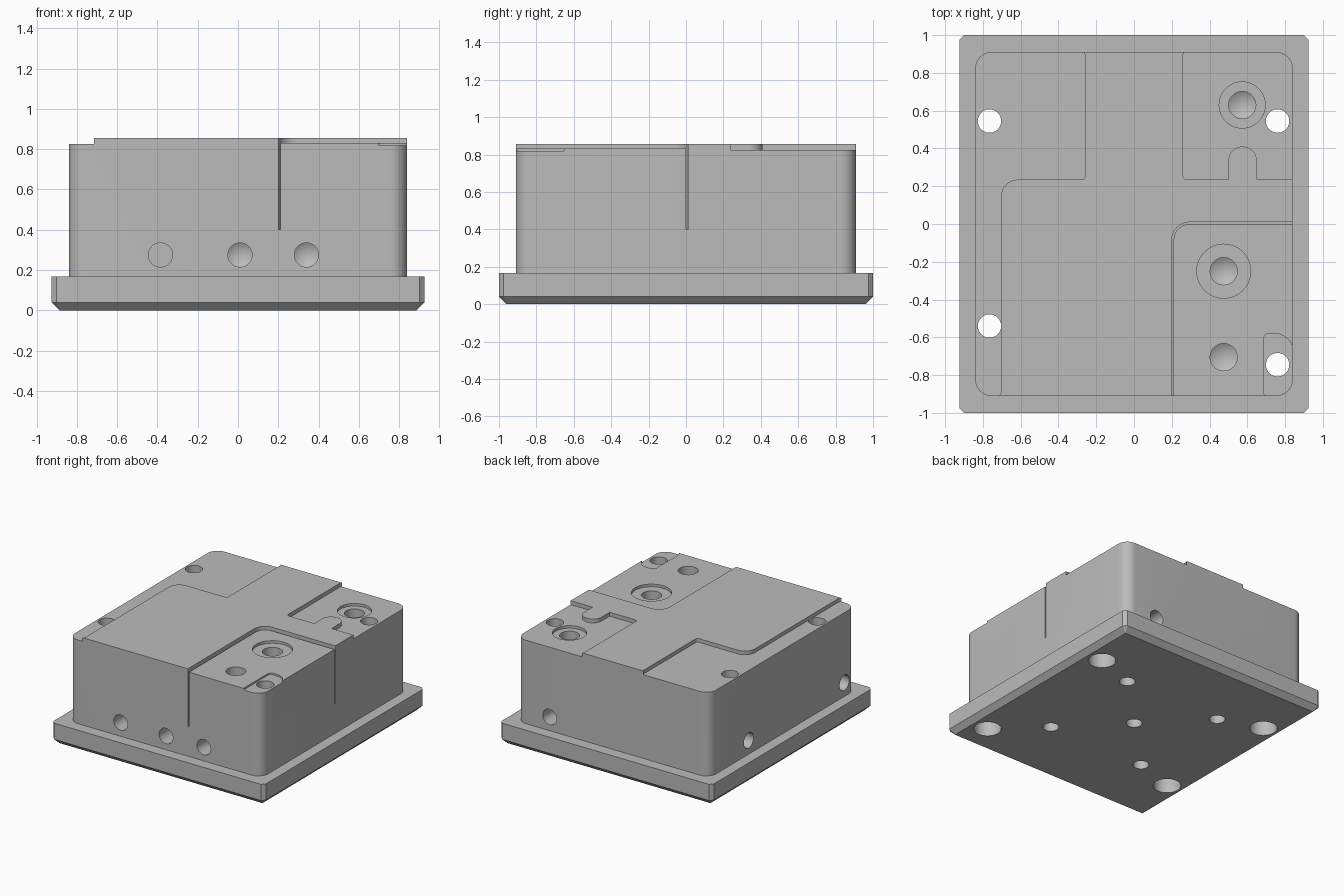
import bpy, bmesh, math
from mathutils import Vector, Matrix

cube = bpy.data.objects.get("Cube")
if cube:
    bpy.data.objects.remove(cube, do_unlink=True)

steel = bpy.data.materials.new("steel_grey")
steel.use_nodes = True
COLOUR = (0.5, 0.5, 0.5, 1)
steel.diffuse_color = COLOUR
steel.node_tree.nodes["Principled BSDF"].inputs["Base Color"].default_value = COLOUR


def make(name, bm):
    bmesh.ops.recalc_face_normals(bm, faces=bm.faces)
    mesh = bpy.data.meshes.new(name)
    bm.to_mesh(mesh)
    bm.free()
    mesh.materials.append(steel)
    obj = bpy.data.objects.new(name, mesh)
    bpy.context.collection.objects.link(obj)
    return obj


def prism(name, corners, z0, z1, seg=10, bottom_chamfer=0):
    """Upright prism; corners are (x, y, radius) with square turns."""
    pts = []
    for i, (x, y, r) in enumerate(corners):
        p = Vector((x, y))
        if r == 0:
            pts.append(p)
            continue
        u = (Vector(corners[i - 1][:2]) - p).normalized()
        v = (Vector(corners[(i + 1) % len(corners)][:2]) - p).normalized()
        for k in range(seg + 1):
            t = math.pi / 2 * k / seg
            pts.append(p + r * (u + v - v * math.cos(t) - u * math.sin(t)))
    bm = bmesh.new()
    face = bm.faces.new([bm.verts.new((q.x, q.y, z0)) for q in pts])
    new = bmesh.ops.extrude_face_region(bm, geom=[face])["geom"]
    top = [g for g in new if isinstance(g, bmesh.types.BMVert)]
    bmesh.ops.translate(bm, verts=top, vec=(0, 0, z1 - z0))
    bmesh.ops.recalc_face_normals(bm, faces=bm.faces)
    if bottom_chamfer:
        rim = [e for e in bm.edges if all(abs(w.co.z - z0) < 1e-5 for w in e.verts)]
        bmesh.ops.bevel(bm, geom=rim, offset=bottom_chamfer, segments=1, affect='EDGES')
    return make(name, bm)


def rect(x, y, r):
    return [(-x, -y, r), (x, -y, r), (x, y, r), (-x, y, r)]


def drill(start, direction, radius, depth, tip=True):
    """Drill-shaped cutter entering at start along direction."""
    lead = 0.03
    bm = bmesh.new()
    bmesh.ops.create_cone(bm, cap_ends=True, segments=40, radius1=radius,
                          radius2=radius, depth=depth + lead)
    bmesh.ops.translate(bm, verts=bm.verts, vec=(0, 0, (depth - lead) / 2))
    if tip:
        cap = max(bm.faces, key=lambda f: f.calc_center_median().z)
        point = bmesh.ops.poke(bm, faces=[cap])["verts"][0]
        point.co.z += radius * 0.6
    d = Vector(direction)
    turn = d.to_track_quat('Z', 'Y').to_matrix().to_4x4()
    bmesh.ops.transform(bm, verts=bm.verts, matrix=Matrix.Translation(start) @ turn)
    return make("cutter", bm)


def combine(target, tool, operation='DIFFERENCE'):
    mod = target.modifiers.new("cut", 'BOOLEAN')
    mod.operation = operation
    mod.solver = 'EXACT'
    mod.object = tool
    bpy.context.view_layer.objects.active = target
    bpy.ops.object.modifier_apply(modifier=mod.name)
    bpy.data.objects.remove(tool, do_unlink=True)


X, Y, TOP, INSERT_TOP = 0.84, 0.91, 0.855, 0.831
EX, EY = X + 0.004, Y + 0.004
DOWN, UP = (0, 0, -1), (0, 0, 1)

# Body: flanged base plate and upper block
body = prism("block_body", rect(0.925, 1.0, 0.025), 0, 0.167, seg=1, bottom_chamfer=0.04)
combine(body, prism("upper_block", rect(X, Y, 0.085), 0.1, TOP), 'UNION')

# Seat for the corner insert
combine(body, prism("cutter", [(0.2, -1.2, 0), (1.2, -1.2, 0), (1.2, 0.01, 0),
                               (0.2, 0.01, 0.095)], 0.4, 1))
# L-shaped recess on the right side
combine(body, prism("cutter", [(-EX, -EY, 0), (-0.704, -EY, 0.025), (-0.704, 0.235, 0.09),
                               (-0.26, 0.235, 0.015), (-0.26, EY, 0.02), (-EX, EY, 0)],
                    0.826, 1))
# Rear recess with a round-ended tongue
combine(body, prism("cutter", [(0.26, 0.235, 0.02), (0.5, 0.235, 0), (0.5, 0.41, 0.074),
                               (0.65, 0.41, 0.074), (0.65, 0.235, 0), (EX, 0.235, 0.01),
                               (EX, EY, 0), (0.26, EY, 0.02)], 0.824, 1))

# Corner insert with a shallow recess
insert = prism("corner_insert", [(0.21, -Y, 0), (X, -Y, 0.085), (X, 0, 0),
                                 (0.21, 0, 0.085)], 0.395, INSERT_TOP)
combine(insert, prism("cutter", [(0.685, -EY, 0.025), (EX, -EY, 0), (EX, -0.58, 0.1),
                                 (0.685, -0.58, 0.03)], 0.818, 1))

# Through bolt holes, counterbored from below
for x, y in [(-0.765, 0.545), (0.76, 0.545), (-0.765, -0.54), (0.76, -0.745)]:
    combine(body, drill((x, y, 0.9), DOWN, 0.062, 1, False))
    combine(body, drill((x, y, 0), UP, 0.1, 0.12, False))
combine(insert, drill((0.76, -0.745, 0.9), DOWN, 0.062, 0.7, False))

# Ports on top, two of them with a shallow seal seat
for part, x, y, z, seat in [(body, 0.573, 0.63, 0.824, 0.122),
                            (insert, 0.475, -0.25, INSERT_TOP, 0.143),
                            (insert, 0.475, -0.705, INSERT_TOP, 0)]:
    combine(part, drill((x, y, z), DOWN, 0.072, 0.3))
    if seat:
        combine(part, drill((x, y, z), DOWN, seat, 0.02, False))

# Ports on the side walls
SIDE_Z = 0.275
for x, tip in [(-0.385, False), (0.01, True), (0.34, True)]:
    combine(body, drill((x, -Y, SIDE_Z), (0, 1, 0), 0.06, 0.3, tip))
combine(body, drill((0.55, Y, SIDE_Z), (0, -1, 0), 0.06, 0.2))
for y in (0.42, -0.77):
    combine(body, drill((-X, y, SIDE_Z), (1, 0, 0), 0.06, 0.3))

# Threaded-hole pattern underneath
for x, y in [(0, 0)] + [(sx * 0.425, sy * 0.43) for sx in (-1, 1) for sy in (-1, 1)]:
    combine(body, drill((x, y, 0), UP, 0.058, 0.14))

# Smooth round walls, keep hard edges
for part in (body, insert):
    bpy.ops.object.select_all(action='DESELECT')
    part.select_set(True)
    bpy.context.view_layer.objects.active = part
    bpy.ops.object.shade_smooth_by_angle(angle=math.radians(25))
